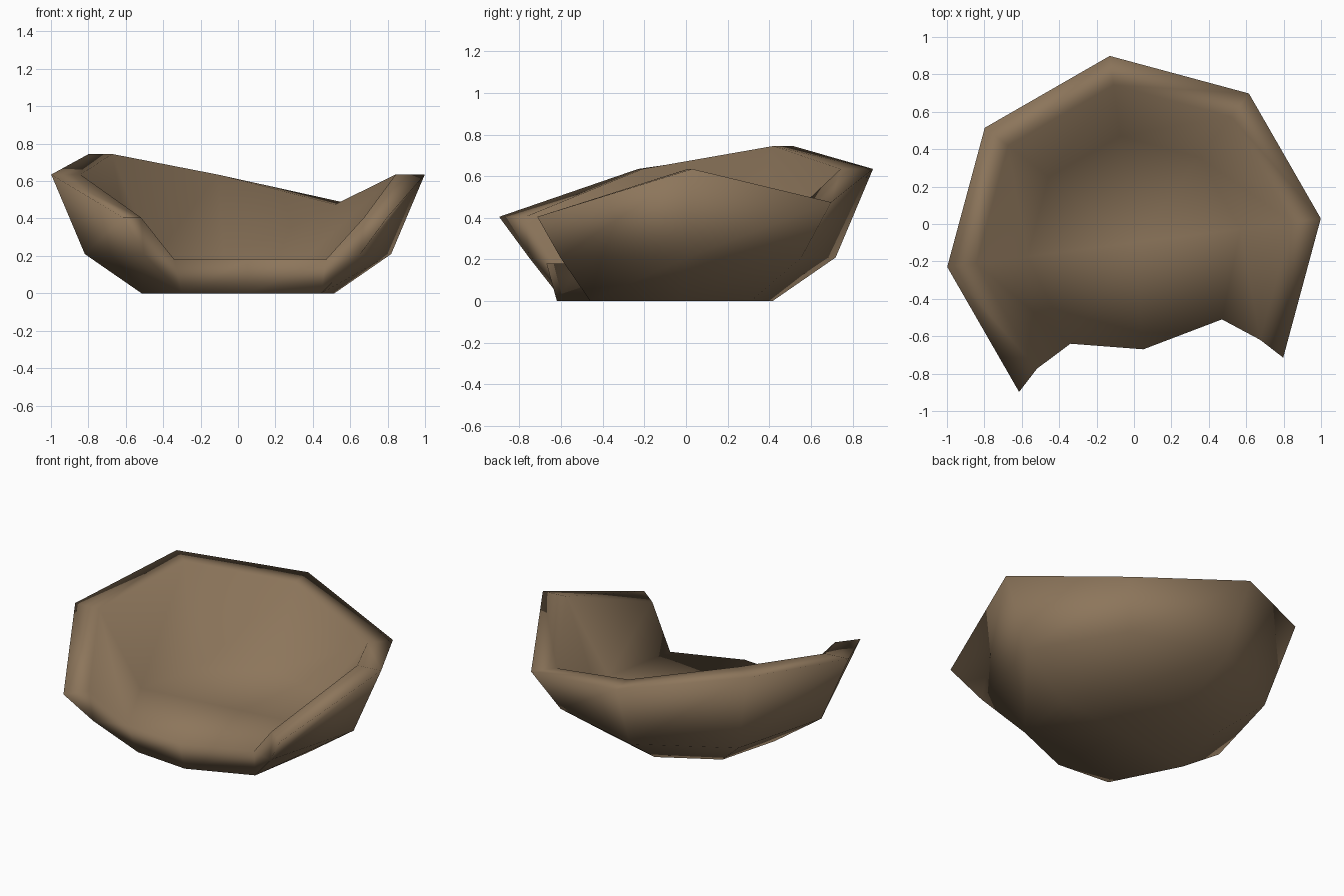
import bpy, bmesh, math

if "Cube" in bpy.data.objects:
    bpy.data.objects.remove(bpy.data.objects["Cube"])

# Eight spokes around the bowl; the one marked None is broken away at the front
RIM_Z = [0.635, 0.475, 0.635, 0.745, 0.635, 0.405, None, 0.405]
CHIP_TOP = {5: (-0.34, -0.64), 6: (0.05, -0.67), 7: (0.47, -0.51)}   # chipped sill
CHIP_BASE = {5: (-0.30, -0.59), 6: (0.055, -0.62), 7: (0.445, -0.46)}  # and its foot
FLOOR_Z = 0.18
CY = -0.10

bm = bmesh.new()


def ring_point(i, r, z, chips=None):
    if chips and i in chips:
        return bm.verts.new((*chips[i], z))
    a = math.radians(7.4 + 45 * i)
    return bm.verts.new((r * math.cos(a), CY + r * math.sin(a), z))


# Each spoke: base, bulge, outer rim, inner rim, floor edge
spokes = []
for i, rim in enumerate(RIM_Z):
    s = {"base": ring_point(i, 0.52, 0, CHIP_BASE),
         "floor": ring_point(i, 0.575, FLOOR_Z, CHIP_TOP)}
    if rim is not None:
        s["bulge"] = ring_point(i, 0.826, 0.21)
        s["rim"] = ring_point(i, 1.007, rim)
        s["lip"] = ring_point(i, 0.85, rim)
    spokes.append(s)

foot = bm.verts.new((0, CY, 0))
floor = bm.verts.new((0, CY, FLOOR_Z))
profile = ["base", "bulge", "rim", "lip", "floor"]

for i in range(8):
    a, b = spokes[i], spokes[(i + 1) % 8]
    bm.faces.new((foot, b["base"], a["base"]))
    bm.faces.new((floor, a["floor"], b["floor"]))
    if "rim" in a and "rim" in b:
        for p, q in zip(profile, profile[1:]):
            bm.faces.new((a[p], b[p], b[q], a[q]))
    else:
        # low broken edge across the gap
        bm.faces.new((a["base"], b["base"], b["floor"], a["floor"]))

# Broken ends of the wall on both sides of the gap
for i in (5, 7):
    s = spokes[i]
    bm.faces.new((s["rim"], s["lip"], s["bulge"]))
    bm.faces.new((s["lip"], s["floor"], s["bulge"]))
    bm.faces.new((s["bulge"], s["floor"], s["base"]))

bmesh.ops.recalc_face_normals(bm, faces=bm.faces[:])
for f in bm.faces:
    f.smooth = True

mesh = bpy.data.meshes.new("broken_bowl")
bm.to_mesh(mesh)
bm.free()
mat = bpy.data.materials.new("brown clay")
mat.diffuse_color = (0.265, 0.18, 0.105, 1)
mat.use_nodes = True
mat.node_tree.nodes["Principled BSDF"].inputs["Base Color"].default_value = mat.diffuse_color
mesh.materials.append(mat)
bowl = bpy.data.objects.new("broken_bowl", mesh)
bpy.context.collection.objects.link(bowl)
